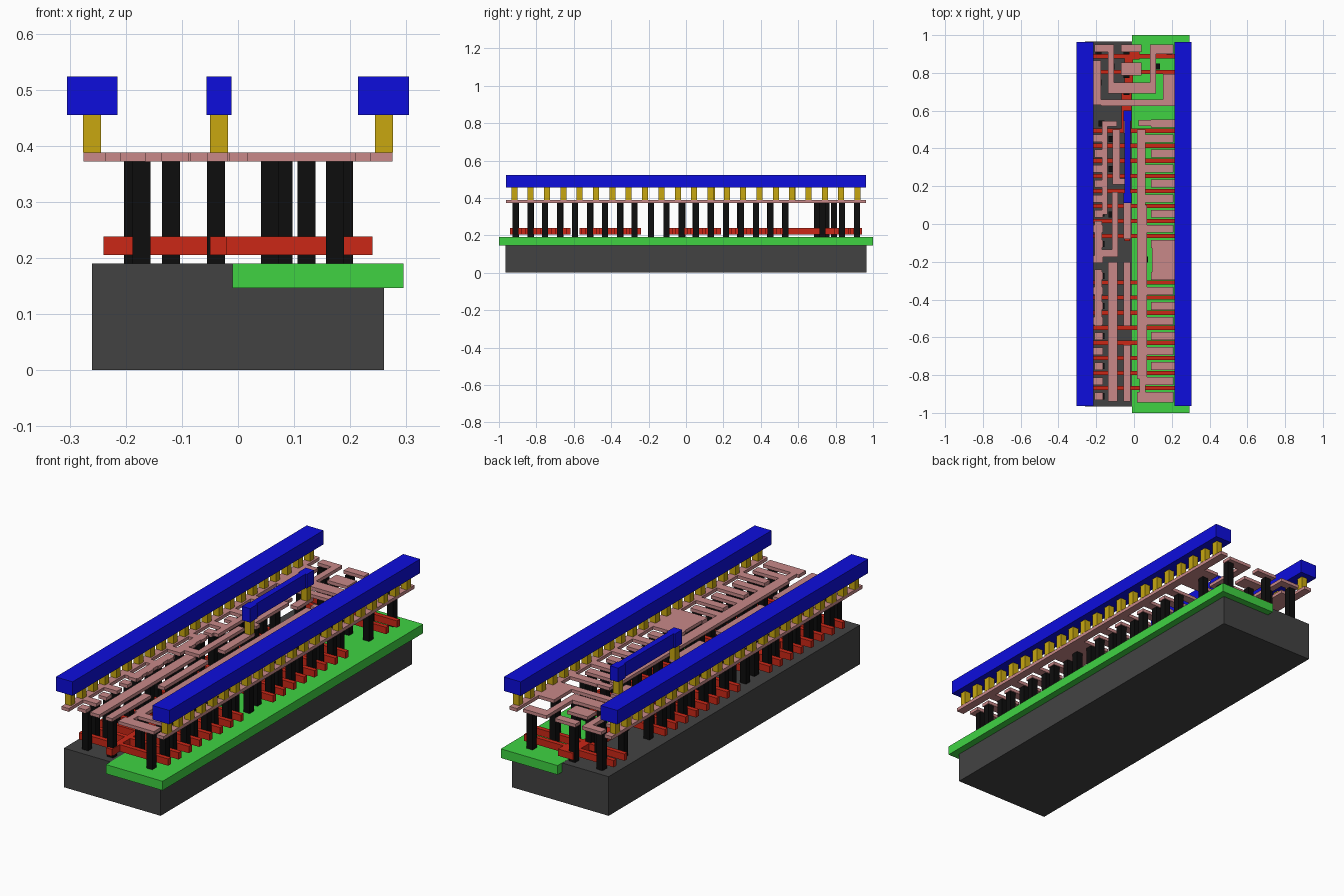
import bpy, bmesh


def material(name, rgb):
    m = bpy.data.materials.new(name)
    m.diffuse_color = (*rgb, 1)
    return m


def layer(name, rects, z0, z1, mat):
    """One object made of boxes; each rect is (x0, x1, y0, y1)."""
    bm = bmesh.new()
    for x0, x1, y0, y1 in rects:
        vs = bmesh.ops.create_cube(bm, size=1)["verts"]
        for v in vs:
            v.co = (x1 if v.co.x > 0 else x0, y1 if v.co.y > 0 else y0, z1 if v.co.z > 0 else z0)
    me = bpy.data.meshes.new(name)
    bm.to_mesh(me)
    bm.free()
    me.materials.append(mat)
    ob = bpy.data.objects.new(name, me)
    bpy.context.collection.objects.link(ob)
    return ob


def square(x, y, r=0.016):
    return (x - r, x + r, y - r, y + r)


grey = material("substrate_grey", (0.055, 0.055, 0.055))
green = material("well_green", (0.05, 0.65, 0.055))
red = material("gate_red", (0.6, 0.02, 0.008))
black = material("contact_black", (0.004, 0.004, 0.004))
pink = material("metal_pink", (0.58, 0.25, 0.25))
gold = material("via_gold", (0.58, 0.39, 0.005))
blue = material("rail_blue", (0.004, 0.004, 0.72))

# Base block and the well set into its top
layer("substrate", [(-0.26, 0.26, -0.965, 0.965)], 0, 0.19, grey)
layer("well", [(-0.01, 0.295, -1, 1)], 0.146, 0.1904, green)

# Gate fingers in two evenly pitched groups, plus the far cell
P = 0.0797
lower = [-0.868 + P * i for i in range(8)]
upper = [-0.064 + P * i for i in range(8)]
gates = [(-0.24, 0.24, y - 0.011, y + 0.011) for y in lower + upper + [0.805, 0.888]]
# Gate links running under the metal columns, and wider gate pads
gates += [(-0.05, -0.02, -0.94, -0.62), (-0.13, -0.10, -0.57, -0.24),
          (-0.05, -0.02, -0.09, 0.18), (-0.11, -0.08, 0.23, 0.50),
          (-0.067, -0.012, 0.50, 0.70), (-0.05, -0.005, 0.70, 0.87),
          (-0.05, 0.03, 0.87, 0.94)]
layer("gate_fingers", gates, 0.205, 0.238, red)

# Contact pillars between the fingers
rows = [-0.912 + P * i for i in range(9)] + [-0.187] + [-0.105 + P * i for i in range(9)]
posts = []
for i, y in enumerate(rows):
    posts.append(square(0.189 if i % 2 else 0.173, y))
    posts.append(square(-0.187 if i % 2 else -0.172, y))
    if i % 2:
        posts.append(square(0.057, y))
posts += [square(-0.119, y) for y in (-0.83, -0.51, -0.35, 0.05, 0.29, 0.45)]
posts += [square(-0.039, y) for y in (-0.91, -0.67, -0.35, -0.02, 0.13, 0.53, 0.70, 0.79, 0.914)]
posts += [square(x, y) for x, y in [(-0.187, 0.75), (0.189, 0.73), (-0.119, 0.834), (0.122, 0.834),
                                    (-0.187, 0.914), (0.189, 0.914), (0.081, 0.73)]]
layer("contact_pillars", posts, 0.19, 0.372, black)

# Lower metal: side rails
metal = [(-0.275, -0.235, -0.963, 0.963), (0.235, 0.275, -0.963, 0.963)]
# Far cell: nested U shapes and two central pads
metal += [(-0.21, -0.105, 0.91, 0.95), (-0.137, -0.105, 0.69, 0.91), (-0.137, 0.117, 0.69, 0.75),
          (0.085, 0.117, 0.75, 0.95), (0.117, 0.21, 0.90, 0.95), (-0.07, 0.04, 0.91, 0.95),
          (-0.07, 0.04, 0.785, 0.855), (-0.24, -0.175, 0.63, 0.865), (-0.175, 0.24, 0.625, 0.66),
          (0.153, 0.24, 0.66, 0.795)]
# Middle left: winding tracks
metal += [(-0.17, -0.14, 0.05, 0.545), (-0.17, -0.09, 0.515, 0.545), (-0.115, -0.075, 0.21, 0.50),
          (-0.115, -0.05, 0.21, 0.24), (-0.117, -0.085, -0.175, 0.17), (-0.21, -0.17, -0.175, 0.015),
          (-0.21, -0.085, -0.175, -0.135), (-0.055, -0.015, -0.08, 0.15), (-0.055, -0.015, 0.48, 0.60)]
# Lower left: long columns
metal += [(-0.137, -0.087, -0.94, -0.20), (-0.055, -0.018, -0.54, -0.20), (-0.055, -0.018, -0.94, -0.64),
          (-0.21, -0.17, -0.54, -0.24)]
# Right: columns carrying comb teeth, and a large pad
metal += [(0.025, 0.21, 0.52, 0.55), (0.017, 0.06, 0.04, 0.50), (0.017, 0.07, -0.82, 0.10),
          (0.095, 0.24, -0.27, -0.105), (0.017, 0.21, -0.945, -0.89), (0.03, 0.06, -0.89, -0.82)]
# Teeth reaching over every contact row
for i, y in enumerate(rows):
    if i not in (0, 9):
        metal.append((0.06 if i % 2 else 0.09, 0.21 if i % 2 else 0.24, y - 0.021, y + 0.021))
    if i < 18:
        metal.append((-0.24 if i % 2 else -0.21, -0.165, y - 0.02, y + 0.02))
layer("lower_metal", metal, 0.372, 0.388, pink)

# Vias below the rails and under the short strap
vias = [square(x, -0.918 + 0.0874 * i) for i in range(22) for x in (-0.26, 0.26)]
vias += [square(-0.034, 0.138), square(-0.034, 0.57)]
layer("vias", vias, 0.388, 0.455, gold)

# Upper metal: two power rails and a short strap with wider ends
layer("left_rail", [(-0.305, -0.215, -0.963, 0.963)], 0.455, 0.523, blue)
layer("right_rail", [(0.214, 0.305, -0.963, 0.963)], 0.455, 0.523, blue)
layer("short_strap", [(-0.049, -0.019, 0.16, 0.55), (-0.056, -0.012, 0.11, 0.165),
                      (-0.056, -0.012, 0.545, 0.60)], 0.455, 0.523, blue)
